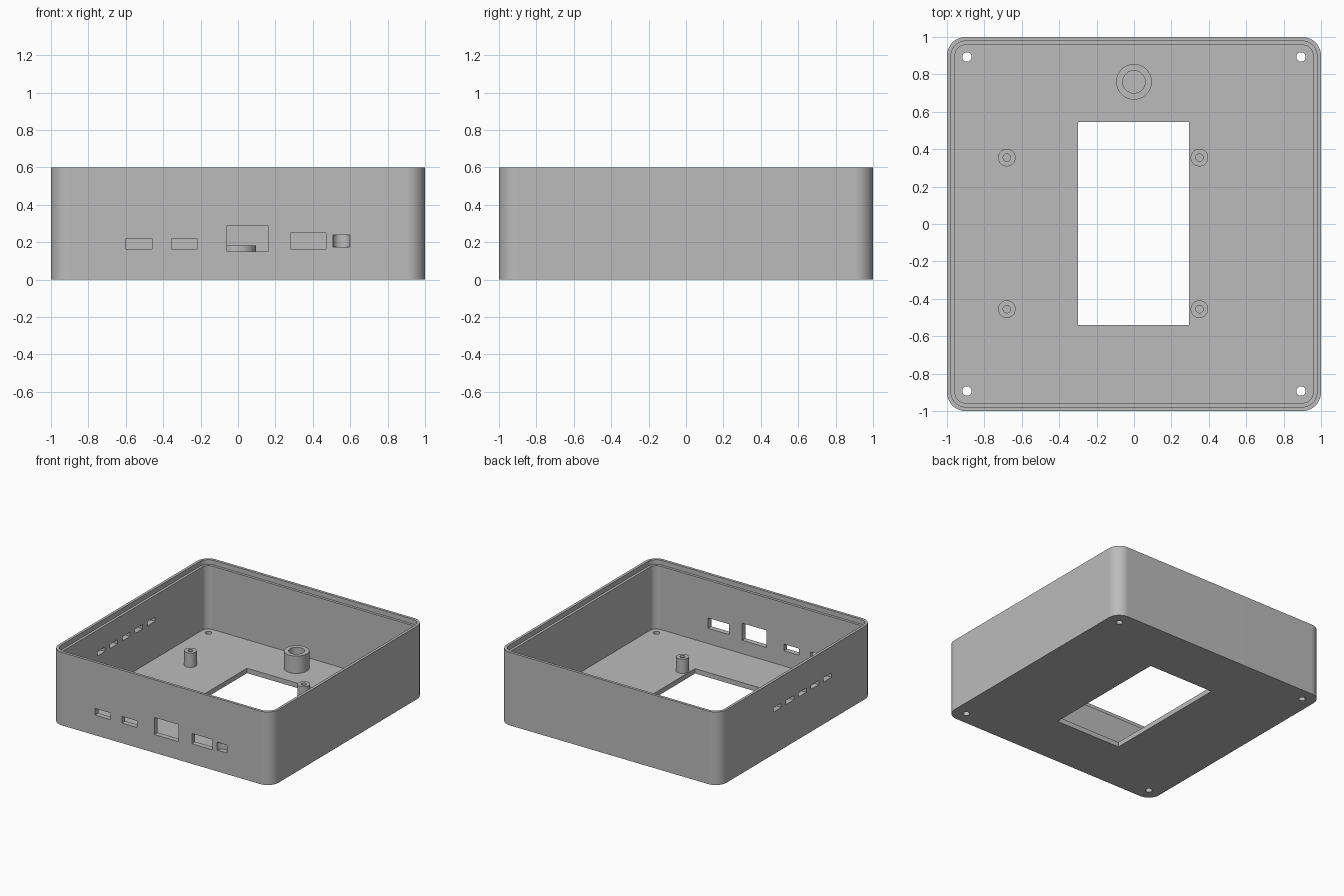
import bpy, bmesh
from math import cos, sin, pi
from mathutils import Matrix

old = bpy.data.objects.get("Cube")
if old:
    bpy.data.objects.remove(old, do_unlink=True)

grey = bpy.data.materials.new("plain grey")
grey.use_nodes = True
grey.diffuse_color = (0.5, 0.5, 0.5, 1)
grey.node_tree.nodes["Principled BSDF"].inputs["Base Color"].default_value = grey.diffuse_color


def outline(half, radius, steps=12):
    """Rounded square; a circle when half equals radius."""
    inset = half - radius
    count = steps + 1 if inset > 0 else steps
    points = []
    for k, (sx, sy) in enumerate([(1, 1), (-1, 1), (-1, -1), (1, -1)]):
        for i in range(count):
            a = pi / 2 * (k + i / steps)
            points.append((sx * inset + radius * cos(a), sy * inset + radius * sin(a)))
    return points


def make_object(name, bm):
    bmesh.ops.recalc_face_normals(bm, faces=bm.faces)
    mesh = bpy.data.meshes.new(name)
    bm.to_mesh(mesh)
    bm.free()
    mesh.materials.append(grey)
    obj = bpy.data.objects.new(name, mesh)
    bpy.context.collection.objects.link(obj)
    return obj


def loft(name, sections, location=(0, 0, 0)):
    """Skin stacked (half, radius, z) outlines and cap both ends."""
    bm = bmesh.new()
    rings = [[bm.verts.new((x, y, z)) for x, y in outline(h, r)] for h, r, z in sections]
    for a, b in zip(rings, rings[1:]):
        for i in range(len(a)):
            j = (i + 1) % len(a)
            bm.faces.new((a[i], a[j], b[j], b[i]))
    bm.faces.new(rings[0])
    bm.faces.new(rings[-1])
    obj = make_object(name, bm)
    obj.location = location
    return obj


def smooth(obj):
    bpy.ops.object.select_all(action='DESELECT')
    obj.select_set(True)
    bpy.context.view_layer.objects.active = obj
    bpy.ops.object.shade_smooth_by_angle(angle=pi / 6)


def add_box(bm, x0, x1, y0, y1, z0, z1):
    place = Matrix.Translation(((x0 + x1) / 2, (y0 + y1) / 2, (z0 + z1) / 2))
    size = Matrix.Diagonal((x1 - x0, y1 - y0, z1 - z0, 1))
    bmesh.ops.create_cube(bm, size=1, matrix=place @ size)


def add_rod(bm, x, y, z, radius, depth):
    bmesh.ops.create_cone(bm, cap_ends=True, segments=32, radius1=radius, radius2=radius,
                          depth=depth, matrix=Matrix.Translation((x, y, z)))


FLOOR = 0.04

# Open tray with a stepped lip around the inside of the rim
tray = loft("enclosure_tray", [
    (1, 0.1, 0), (1, 0.1, 0.6), (0.978, 0.078, 0.6), (0.978, 0.078, 0.56),
    (0.957, 0.057, 0.56), (0.957, 0.057, FLOOR)])

# All openings gathered in one cutter
cuts = bmesh.new()
add_box(cuts, -0.3, 0.295, -0.54, 0.545, -0.1, 0.1)          # floor window
for x0, x1, z0, z1 in [(-0.6, -0.46, 0.165, 0.22), (-0.355, -0.22, 0.165, 0.22),
                       (-0.06, 0.16, 0.15, 0.29), (0.28, 0.47, 0.165, 0.25)]:
    add_box(cuts, x0, x1, -1.1, -0.9, z0, z1)                # front ports
add_rod(cuts, 0.553, -1.005, 0.207, 0.046, 0.065)            # blind round-backed pocket
for i in range(5):                                           # side vent slots
    y = -0.41 + 0.163 * i
    add_box(cuts, -1.1, -0.9, y - 0.05, y + 0.05, 0.347, 0.383)
for sx in (-1, 1):                                           # corner screw holes
    for sy in (-1, 1):
        add_rod(cuts, sx * 0.893, sy * 0.893, 0, 0.025, 0.2)
cutter = make_object("opening_cutter", cuts)
cutter.hide_render = True

cut = tray.modifiers.new("openings", 'BOOLEAN')
cut.object = cutter
cut.operation = 'DIFFERENCE'
cut.solver = 'EXACT'
bpy.context.view_layer.objects.active = tray
bpy.ops.object.modifier_apply(modifier=cut.name)
bpy.data.objects.remove(cutter, do_unlink=True)
smooth(tray)
tray.modifiers.new("flat walls", 'WEIGHTED_NORMAL').keep_sharp = True


# Hollow posts standing on the floor
def post(name, x, y, outer, inner, top):
    smooth(loft(name, [(outer, outer, FLOOR - 0.01), (outer, outer, top),
                       (inner, inner, top), (inner, inner, FLOOR + 0.002)], (x, y, 0)))


for side, x in (("right", -0.68), ("left", 0.35)):
    for end, y in (("front", -0.455), ("back", 0.355)):
        post(f"board_standoff_{end}_{side}", x, y, 0.047, 0.02, 0.157)
post("back_boss", 0, 0.76, 0.095, 0.06, 0.182)
